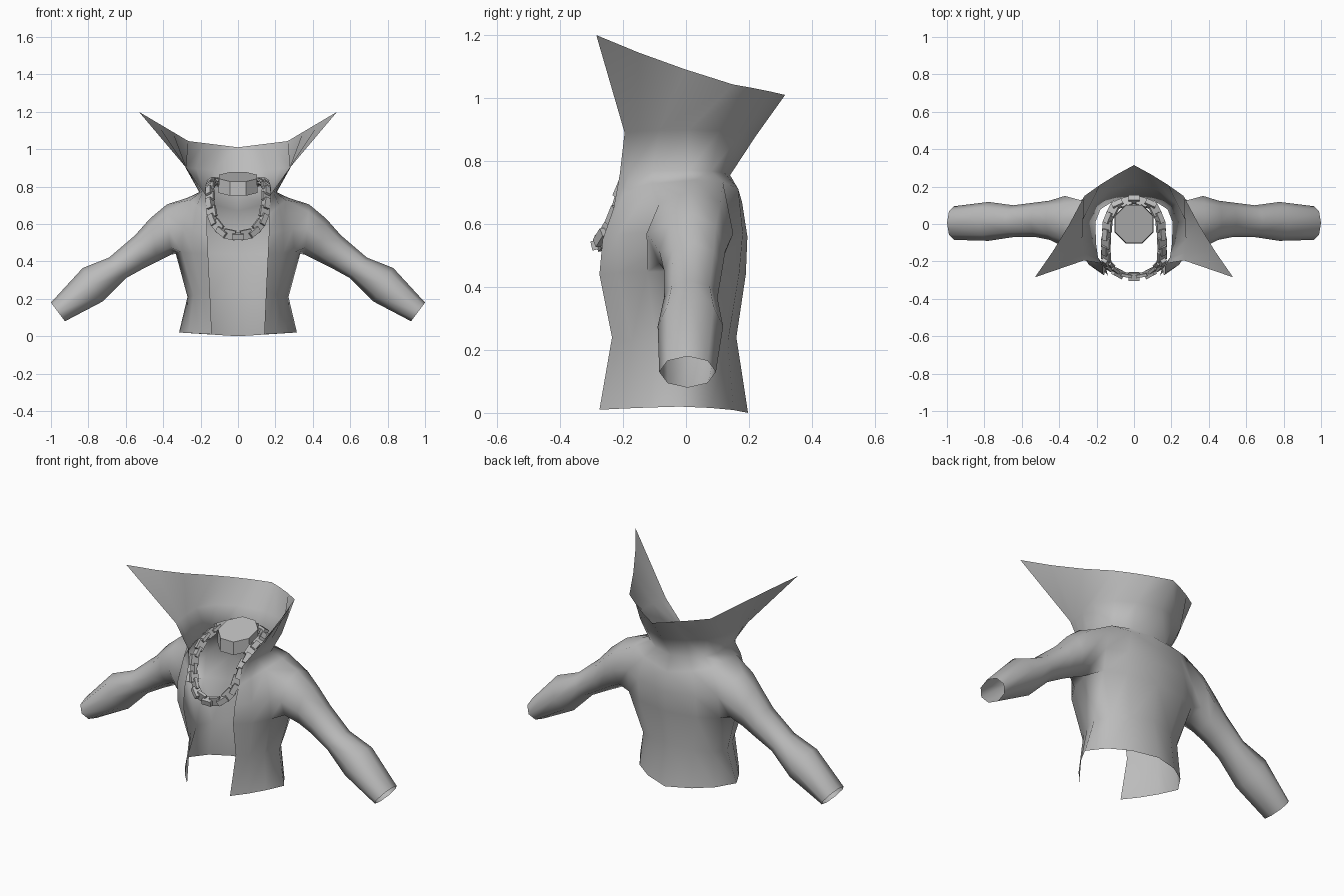
import bpy
import bmesh
from math import sin, cos, pi, radians
from mathutils import Vector, Matrix

cube = bpy.data.objects.get("Cube")
if cube:
    bpy.data.objects.remove(cube, do_unlink=True)

GREY = (0.5, 0.5, 0.5, 1)
grey = bpy.data.materials.new("plain grey")
grey.use_nodes = True
grey.diffuse_color = GREY
grey.node_tree.nodes["Principled BSDF"].inputs["Base Color"].default_value = GREY


def finish(bm, name, smooth=False):
    bmesh.ops.recalc_face_normals(bm, faces=bm.faces)
    for face in bm.faces:
        face.smooth = smooth
    mesh = bpy.data.meshes.new(name)
    bm.to_mesh(mesh)
    bm.free()
    mesh.materials.append(grey)
    obj = bpy.data.objects.new(name, mesh)
    bpy.context.collection.objects.link(obj)
    return obj


def mix(a, b, t):
    return a + (b - a) * t


# Jacket levels from hem to collar rim: edge x, half width, front y, side y, back y,
# front z, side z, back z, front roundness, back roundness
LEVELS = [
    (.14, .315, -.275, -.02, .197, .01, .02, 0, .2, .55),
    (.15, .27, -.235, 0, .16, .24, .21, .24, .3, .75),
    (.16, .335, -.275, .01, .19, .44, .45, .44, .6, 1),
    (.165, .32, -.265, .02, .195, .55, .58, .56, .75, 1.15),
    (.165, .27, -.23, .03, .178, .65, .74, .67, .9, 1.15),
    (.175, .207, -.21, .01, .14, .76, .77, .755, .9, .9),
    (.268, .28, -.195, .01, .222, .89, .9, .88, .6, .6),
    (.53, .265, -.285, .15, .315, 1.2, 1.043, 1.01, .1, .1),
]


def jacket_row(edge, width, yf, ys, yb, zf, zs, zb, front_round, back_round):
    """Half section from the front edge round the side to the centre back."""
    row = []
    for i in range(7):
        t = i / 3 if i <= 3 else (6 - i) / 3
        rnd = front_round if i <= 3 else back_round
        sx = mix(t, sin(t * pi / 2) ** 0.85, rnd)
        sy = mix(1 - t, max(cos(t * pi / 2), 0) ** 0.85, rnd)
        x0, y0, z0 = (edge, yf, zf) if i <= 3 else (0, yb, zb)
        row.append((mix(x0, width, sx), mix(ys, y0, sy), mix(z0, zs, sx)))
    return row


bm = bmesh.new()
grid = [[bm.verts.new(p) for p in jacket_row(*level)] for level in LEVELS]
for r in range(len(grid) - 1):
    for c in range(6):
        if r in (2, 3) and c in (2, 3):
            continue  # armhole
        bm.faces.new((grid[r][c], grid[r][c + 1], grid[r + 1][c + 1], grid[r + 1][c]))

# Sleeve grows from the armhole: top x, top z, bottom x, bottom z, front y, back y
SLEEVE = [
    (.38, .705, .36, .435, -.125, .15),
    (.47, .63, .43, .4, -.085, .125),
    (.55, .54, .5, .365, -.07, .115),
    (.69, .42, .6, .31, -.07, .1),
    (.83, .365, .725, .185, -.09, .118),
    (1, .18, .925, .08, -.085, .095),
]
ring = [grid[r][c] for r, c in ((4, 2), (4, 3), (4, 4), (3, 4), (2, 4), (2, 3), (2, 2), (3, 2))]
for tx, tz, bx, bz, yf, yb in SLEEVE:
    new = []
    for k in range(8):
        a = radians(45 * (k - 1))
        t = (1 - cos(a)) / 2
        y = mix(yf, yb, (1 + sin(a)) / 2)
        new.append(bm.verts.new((mix(tx, bx, t), y, mix(tz, bz, t))))
    for k in range(8):
        j = (k + 1) % 8
        bm.faces.new((ring[k], ring[j], new[j], new[k]))
    ring = new
# The unused side vertex in the armhole
bm.verts.remove(grid[3][3])

jacket = finish(bm, "jacket", smooth=True)
mirror = jacket.modifiers.new("mirror", "MIRROR")
mirror.use_clip = True
mirror.merge_threshold = 0.001

# Neck stump, tilted forward
bm = bmesh.new()
bmesh.ops.create_cone(bm, cap_ends=True, segments=8, radius1=.113, radius2=.11, depth=.075,
                      matrix=Matrix.Rotation(pi / 8, 4, "Z"))
for v in bm.verts:
    v.co.z += .815 + .25 * v.co.y
finish(bm, "neck")

# Chain path, left half mirrored into a closed loop
HALF = [(0, -.28, .535), (.08, -.265, .552), (.132, -.225, .62), (.15, -.195, .72),
        (.15, -.1, .8), (.14, .02, .825), (.1, .1, .825), (0, .13, .825)]
path = [Vector(p) for p in HALF]
path += [Vector((-p.x, p.y, p.z)) for p in path[-2:0:-1]]
path.append(path[0])
total = sum((b - a).length for a, b in zip(path, path[1:]))


def along(d):
    d %= total
    for a, b in zip(path, path[1:]):
        step = (b - a).length
        if d <= step:
            return a.lerp(b, d / step)
        d -= step
    return path[-1].copy()


# Chain links, alternately flat and on edge
LINKS = 32
middle = Vector((0, -.01, .6))
bm = bmesh.new()
for i in range(LINKS):
    d = total * i / LINKS
    pos = along(d)
    tangent = (along(d + .02) - along(d - .02)).normalized()
    out = pos - middle
    out = (out - tangent * out.dot(tangent)).normalized()
    side = tangent.cross(out)
    width, thick = (.052, .016) if i % 2 else (.03, .042)
    axes = Matrix((tangent * .06, side * width, out * thick)).transposed().to_4x4()
    bmesh.ops.create_cube(bm, size=1, matrix=Matrix.Translation(pos) @ axes)
finish(bm, "chain_necklace")
